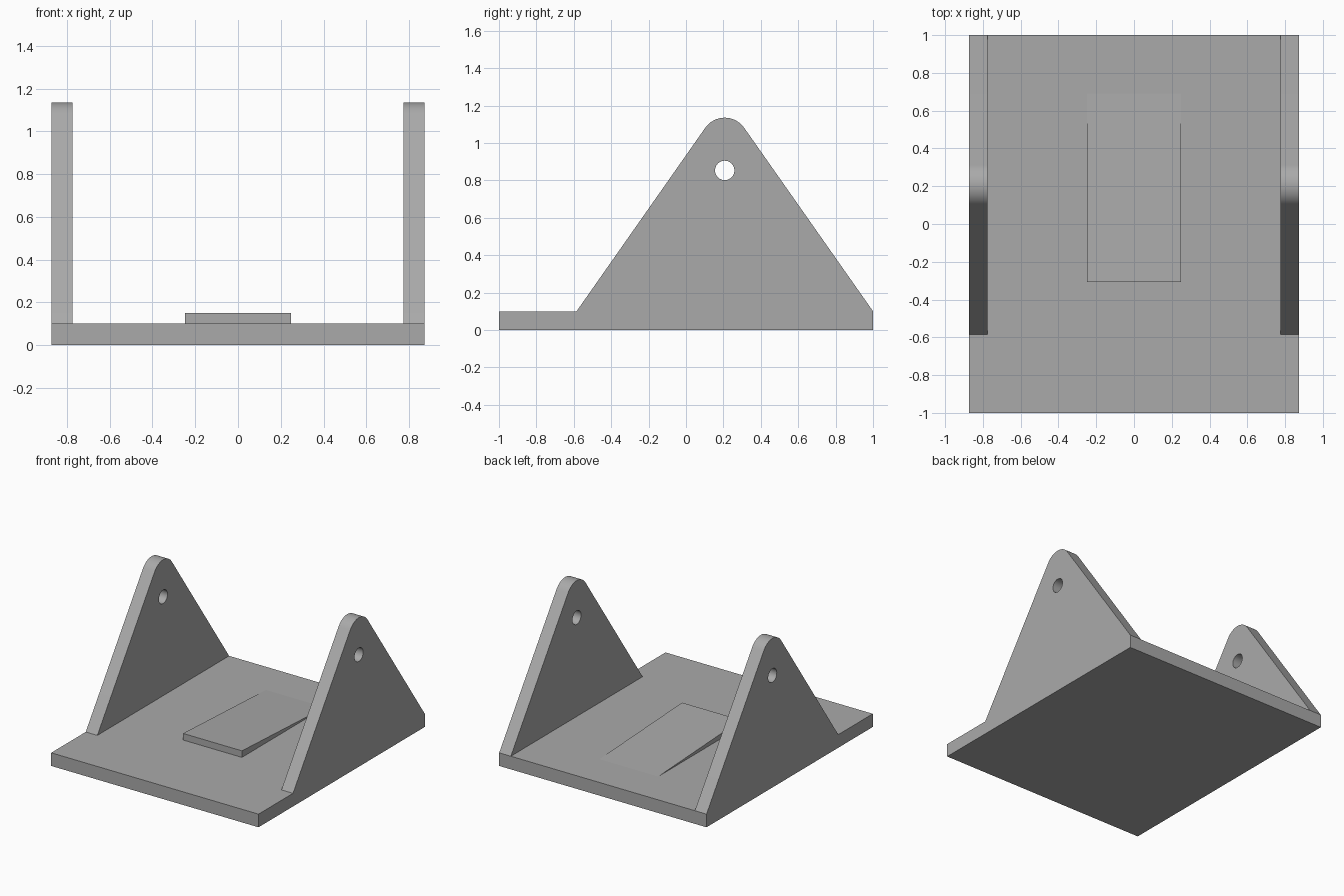
import bpy, bmesh, math
from mathutils import Vector

cube = bpy.data.objects.get("Cube")
if cube:
    bpy.data.objects.remove(cube, do_unlink=True)

# One plain grey for the whole bracket
grey = bpy.data.materials.new("plain_grey")
grey.use_nodes = True
COLOUR = (0.4, 0.4, 0.4, 1)
grey.diffuse_color = COLOUR
grey.node_tree.nodes["Principled BSDF"].inputs["Base Color"].default_value = COLOUR

HALF_W, BASE_H, WALL_T = 0.873, 0.1, 0.098
APEX_Y, FRONT_Y = 0.207, -0.585


def arc(y, z, radius, start, end, steps):
    angles = [math.radians(start + (end - start) * i / steps) for i in range(steps + 1)]
    return [(y + radius * math.cos(a), z + radius * math.sin(a)) for a in angles]


def side_profile(name, x0, x1, *loops):
    """Extrude (y, z) outlines along x; outlines after the first are holes."""
    bm = bmesh.new()
    for loop in loops:
        verts = [bm.verts.new((x0, y, z)) for y, z in loop]
        for a, b in zip(verts, verts[1:] + verts[:1]):
            bm.edges.new((a, b))
    bmesh.ops.triangle_fill(bm, edges=bm.edges[:], use_beauty=True)
    faces = bmesh.ops.extrude_face_region(bm, geom=bm.faces[:], use_keep_orig=True)
    moved = [g for g in faces["geom"] if isinstance(g, bmesh.types.BMVert)]
    bmesh.ops.translate(bm, verts=moved, vec=Vector((x1 - x0, 0, 0)))
    bmesh.ops.recalc_face_normals(bm, faces=bm.faces[:])
    mesh = bpy.data.meshes.new(name)
    bm.to_mesh(mesh)
    bm.free()
    mesh.materials.append(grey)
    obj = bpy.data.objects.new(name, mesh)
    bpy.context.collection.objects.link(obj)
    bpy.ops.object.select_all(action="DESELECT")
    bpy.context.view_layer.objects.active = obj
    obj.select_set(True)
    bpy.ops.object.shade_smooth_by_angle(angle=math.radians(30))
    return obj


# Flat base plate
side_profile("base_plate", -HALF_W, HALF_W,
             [(-1, 0), (1, 0), (1, BASE_H), (-1, BASE_H)])

# Triangular side walls with a rounded top and a round pivot hole
outline = [(FRONT_Y, BASE_H), (1, BASE_H)] + arc(APEX_Y, 1.008, 0.127, 35, 145, 16)
hole = arc(APEX_Y, 0.853, 0.052, 0, 345, 23)
for name, side in (("left_wall", 1), ("right_wall", -1)):
    side_profile(name, side * (HALF_W - WALL_T), side * HALF_W, outline, hole)

# Shallow ramp in the middle, falling towards the back
side_profile("centre_ramp", -0.248, 0.248,
             [(-0.307, BASE_H), (0.69, BASE_H), (-0.307, 0.15)])
